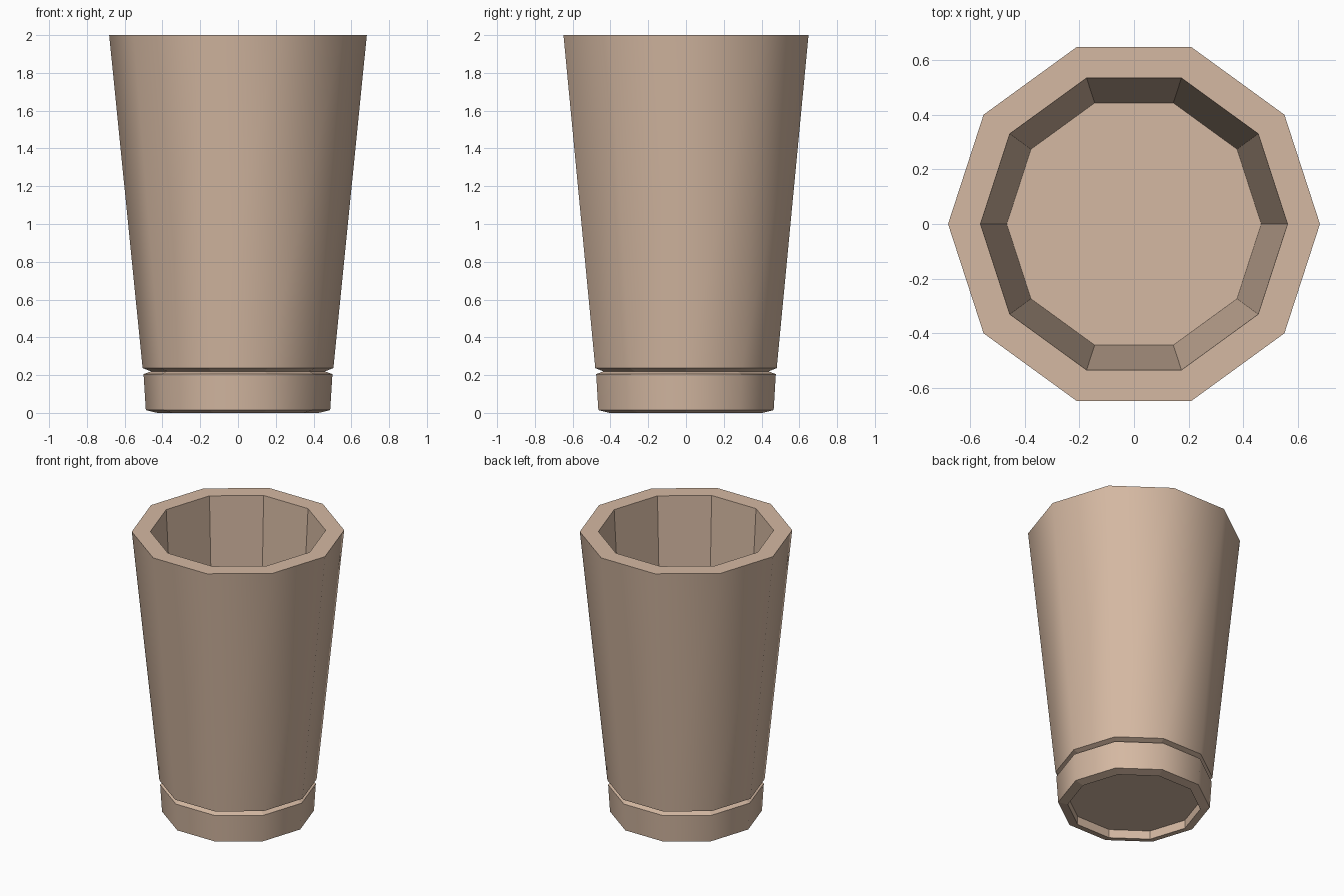
import bpy, bmesh, math

if "Cube" in bpy.data.objects:
    bpy.data.objects.remove(bpy.data.objects["Cube"])

SIDES = 10
# (radius, z) from the underside recess, up the outside, over the rim, down to the inner floor
PROFILE = [(0.427, 0.06), (0.427, 0.0), (0.488, 0.015), (0.50, 0.205), (0.46, 0.22),
           (0.505, 0.237), (0.682, 2.0), (0.563, 2.0), (0.467, 0.24)]
SMOOTH_BANDS = {2, 5}  # base band and tapered body

clay = bpy.data.materials.new("tan_clay")
clay.diffuse_color = (0.66, 0.48, 0.36, 1)
clay.use_nodes = True
clay.node_tree.nodes["Principled BSDF"].inputs["Base Color"].default_value = clay.diffuse_color

# Lathe the ten-sided cup
bm = bmesh.new()
rings = []
for r, z in PROFILE:
    rings.append([bm.verts.new((r * math.cos(math.tau * i / SIDES),
                                r * math.sin(math.tau * i / SIDES), z)) for i in range(SIDES)])
for k, (a, b) in enumerate(zip(rings, rings[1:])):
    for i in range(SIDES):
        j = (i + 1) % SIDES
        face = bm.faces.new((a[i], a[j], b[j], b[i]))
        face.smooth = k in SMOOTH_BANDS

# Recessed underside and inner floor
bm.faces.new(rings[0][::-1])
bm.faces.new(rings[-1])
bmesh.ops.recalc_face_normals(bm, faces=bm.faces)

mesh = bpy.data.meshes.new("cup")
bm.to_mesh(mesh)
bm.free()
mesh.materials.append(clay)
bpy.context.collection.objects.link(bpy.data.objects.new("cup", mesh))
